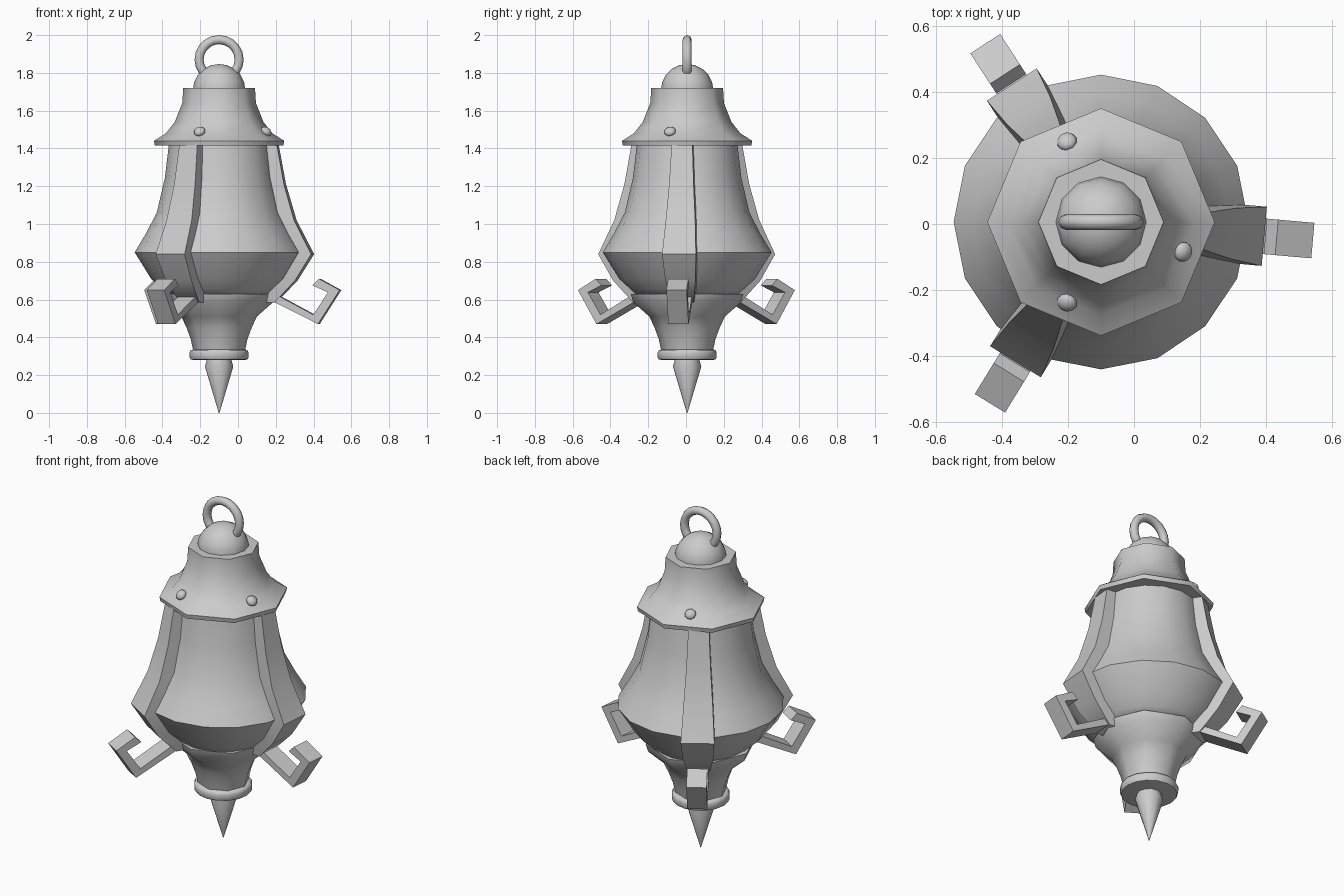
import bpy, bmesh
from math import radians, sin, cos, pi
from mathutils import Matrix, Vector

default = bpy.data.objects.get("Cube")
if default:
    bpy.data.objects.remove(default, do_unlink=True)

grey = bpy.data.materials.new("plain grey metal")
grey.use_nodes = True
COLOUR = (0.6, 0.6, 0.6, 1)
grey.diffuse_color = COLOUR
grey.node_tree.nodes["Principled BSDF"].inputs["Base Color"].default_value = COLOUR

AXIS = Vector((-0.1, 0.006, 0))          # the lantern's vertical axis
ARM_ANGLES = (-5, 123, -121.5)
BOLT_ANGLES = (-20, 113, -113)


def finish(name, bm, matrix=Matrix(), smooth=50):
    bmesh.ops.recalc_face_normals(bm, faces=bm.faces)
    mesh = bpy.data.meshes.new(name)
    bm.to_mesh(mesh)
    bm.free()
    mesh.materials.append(grey)
    obj = bpy.data.objects.new(name, mesh)
    bpy.context.collection.objects.link(obj)
    obj.matrix_world = Matrix.Translation(AXIS) @ matrix
    bpy.ops.object.select_all(action='DESELECT')
    obj.select_set(True)
    bpy.context.view_layer.objects.active = obj
    bpy.ops.object.shade_smooth_by_angle(angle=radians(smooth))
    return obj


def bridge(bm, rings, closed=False):
    """Skin a list of vertex rings, capping the ends unless closed."""
    pairs = list(zip(rings, rings[1:]))
    if closed:
        pairs.append((rings[-1], rings[0]))
    else:
        bm.faces.new(rings[0])
        bm.faces.new(rings[-1])
    for a, b in pairs:
        n = len(a)
        for i in range(n):
            j = (i + 1) % n
            bm.faces.new((a[i], a[j], b[j], b[i]))


def turned(name, profile, sides):
    """Turn a (radius, height) profile around the axis."""
    bm = bmesh.new()
    rings = [[bm.verts.new((r * cos(2 * pi * i / sides), r * sin(2 * pi * i / sides), z))
              for i in range(sides)] for r, z in profile]
    bridge(bm, rings)
    return finish(name, bm)


# Turned parts, bottom to top
turned("spike", [(0.002, 0), (0.075, 0.245), (0.06, 0.3)], 12)
turned("collar", [(0.135, 0.28), (0.15, 0.283), (0.156, 0.295), (0.156, 0.32),
                  (0.15, 0.332), (0.135, 0.336)], 16)
turned("lower_funnel", [(0.135, 0.32), (0.15, 0.39), (0.172, 0.45), (0.2, 0.51),
                        (0.285, 0.585), (0.298, 0.63)], 8)
turned("body", [(0.27, 0.625), (0.3, 0.655), (0.36, 0.71), (0.447, 0.85), (0.39, 0.945),
                (0.33, 1.06), (0.287, 1.245), (0.265, 1.43)], 16)
turned("hat", [(0.34, 1.415), (0.345, 1.44), (0.282, 1.48), (0.235, 1.54),
               (0.195, 1.64), (0.19, 1.72)], 8)

# Dome on the hat
bm = bmesh.new()
bmesh.ops.create_uvsphere(bm, u_segments=12, v_segments=10, radius=0.139)
finish("dome", bm, Matrix.Translation((0, 0, 1.708)))

# Hanging ring
bm = bmesh.new()
rings = []
for i in range(20):
    a = 2 * pi * i / 20
    spokes = [(0.106 + 0.024 * cos(2 * pi * k / 8), 0.024 * sin(2 * pi * k / 8)) for k in range(8)]
    rings.append([bm.verts.new((r * cos(a), y, r * sin(a))) for r, y in spokes])
bridge(bm, rings, closed=True)
finish("hanging_ring", bm, Matrix.Translation((0, 0, 1.87)))

# Straps: outer radius, height, half width
STRAP = [(0.31, 1.43, 0.055), (0.35, 1.21, 0.065), (0.405, 1.02, 0.078),
         (0.497, 0.84, 0.09), (0.41, 0.7, 0.08), (0.3, 0.585, 0.06)]
# Hook side outline: radius, height
HOOK = [(0.29, 0.59), (0.53, 0.47), (0.645, 0.65), (0.535, 0.71),
        (0.5, 0.675), (0.583, 0.638), (0.505, 0.52), (0.3, 0.63)]

for n, angle in enumerate(ARM_ANGLES, 1):
    turn = Matrix.Rotation(radians(angle), 4, 'Z')
    bm = bmesh.new()
    rings = [[bm.verts.new(p) for p in ((r, -w, z), (r, w, z), (r - 0.08, w, z), (r - 0.08, -w, z))]
             for r, z, w in STRAP]
    bridge(bm, rings)
    finish(f"strap_{n}", bm, turn)

    bm = bmesh.new()
    sides = [[bm.verts.new((r, y, z)) for r, z in HOOK] for y in (-0.054, 0.054)]
    bridge(bm, sides)
    finish(f"hook_{n}", bm, turn)

# Bolts on the hat
for n, angle in enumerate(BOLT_ANGLES, 1):
    bm = bmesh.new()
    bmesh.ops.create_uvsphere(bm, u_segments=10, v_segments=6, radius=0.031)
    place = (Matrix.Rotation(radians(angle), 4, 'Z') @ Matrix.Translation((0.265, 0, 1.49))
             @ Matrix.Rotation(radians(40), 4, 'Y') @ Matrix.Diagonal((1, 1, 0.7, 1)))
    finish(f"bolt_{n}", bm, place)
